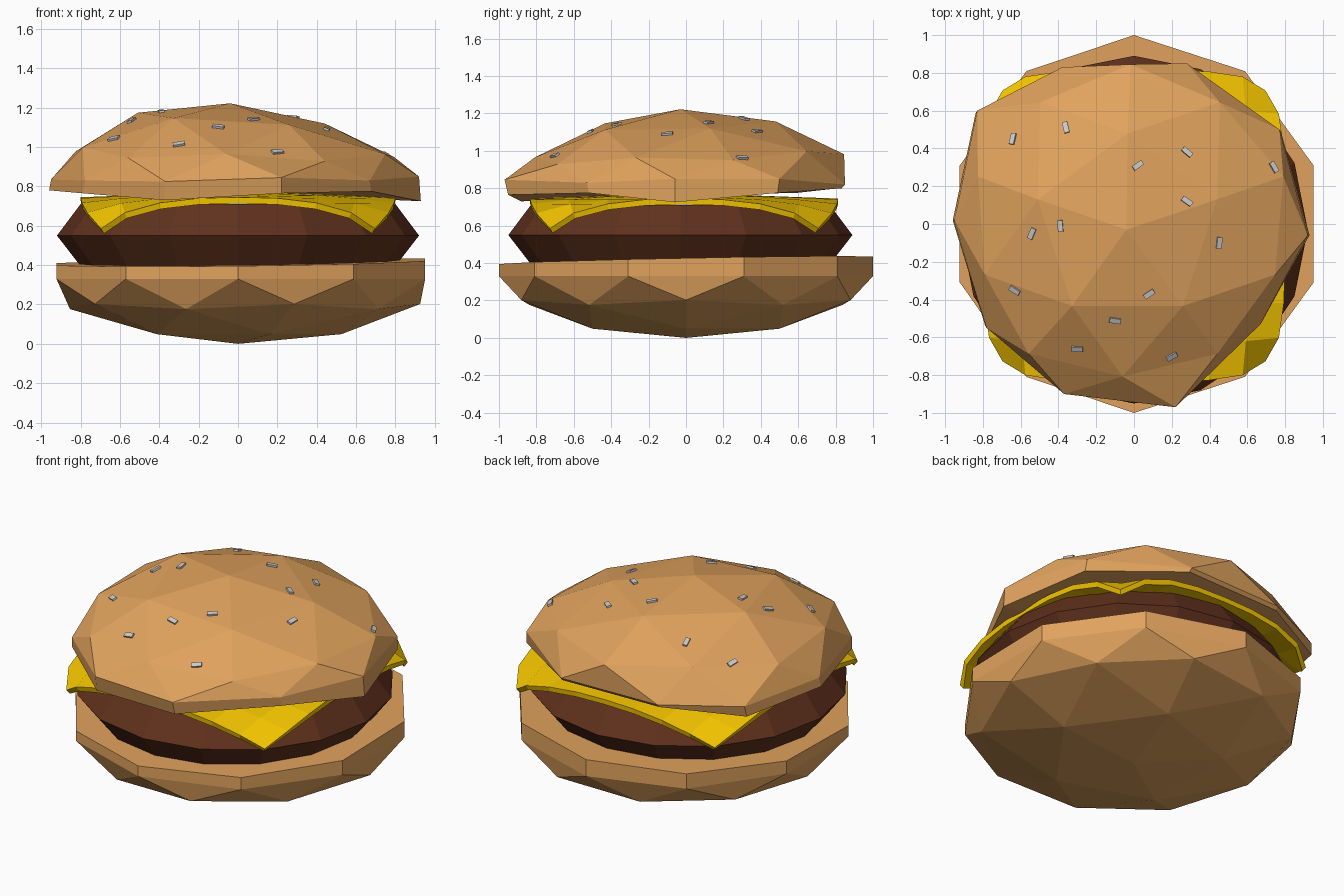
import bpy, bmesh, math
from mathutils import Vector, Matrix
from mathutils.bvhtree import BVHTree

if "Cube" in bpy.data.objects:
    bpy.data.objects.remove(bpy.data.objects["Cube"])


def material(name, rgb):
    m = bpy.data.materials.new(name)
    m.diffuse_color = (*rgb, 1)
    m.use_nodes = True
    m.node_tree.nodes["Principled BSDF"].inputs["Base Color"].default_value = m.diffuse_color
    return m


BUN = material("bun", (0.75, 0.365, 0.11))
MEAT = material("meat", (0.118, 0.031, 0.012))
CHEESE = material("cheese", (0.93, 0.57, 0.0))


def finish(bm, name, mat=None):
    bmesh.ops.recalc_face_normals(bm, faces=bm.faces[:])
    me = bpy.data.meshes.new(name)
    bm.to_mesh(me)
    bm.free()
    ob = bpy.data.objects.new(name, me)
    bpy.context.collection.objects.link(ob)
    if mat:
        me.materials.append(mat)
    return ob


def half_bun(name, shape, rim, centre):
    """Faceted half ball; its open edge is extruded into a rim and capped."""
    bm = bmesh.new()
    bmesh.ops.create_icosphere(bm, subdivisions=2, radius=1)
    bmesh.ops.delete(bm, geom=[v for v in bm.verts if v.co.z < -0.05], context='VERTS')
    edge = [e for e in bm.edges if e.is_boundary]
    new = bmesh.ops.extrude_edge_only(bm, edges=edge)["geom"]
    lower = [v for v in new if isinstance(v, bmesh.types.BMVert)]
    for v in bm.verts:
        v.co = rim(v.co) if v in lower else shape(v.co)
    mid = bm.verts.new(centre)
    for e in [e for e in new if isinstance(e, bmesh.types.BMEdge)]:
        if e.verts[0] in lower and e.verts[1] in lower:
            bm.faces.new((e.verts[0], e.verts[1], mid))
    return finish(bm, name, BUN)


# Bottom bun: dome pointing down, slightly sloping top
def bottom_shape(c):
    middle = 0.3 < c.z < 0.7
    s = 1.035 if middle else 1
    z = 0.33 * (1 - c.z) + (0.02 if middle else 0)
    return Vector((c.x * s * (1 if c.x > 0 else 0.97), c.y * s, z))


def bottom_rim(c):
    p = bottom_shape(c)
    p.z = 0.415 + 0.012 * p.x + 0.02 * p.y
    return p


half_bun("bottom_bun", bottom_shape, bottom_rim, (0, 0, 0.415))

# Top bun: uneven edge points (x, y, z, rim z) every 36 degrees
EDGE = [(0.92, -0.06, 0.85, 0.725), (0.77, 0.50, 0.85, 0.775),
        (0.28, 0.85, 0.82, 0.80), (-0.38, 0.83, 0.82, 0.80),
        (-0.83, 0.60, 0.84, 0.775), (-0.95, 0.02, 0.835, 0.78),
        (-0.78, -0.55, 0.83, 0.765), (-0.37, -0.90, 0.825, 0.73),
        (0.22, -0.97, 0.845, 0.765), (0.67, -0.53, 0.83, 0.775)]


def edge_point(c):
    a = math.degrees(math.atan2(c.x, -c.y))
    return EDGE[round(a / 36) % 10]


def top_shape(c):
    if abs(c.z) < 0.05:
        return Vector(edge_point(c)[:3])
    x, y = -c.y * 0.95 - 0.04 * c.z, c.x * 0.96 - 0.03 * c.z
    if y < -0.5:
        x, y = x - 0.04, y * 0.97
    z = 0.83 + 0.39 * c.z ** 1.4 - 0.08 * x * c.z ** 2 + 0.03 * y
    return Vector((x, y, z))


def top_rim(c):
    x, y, _, z = edge_point(c)
    return Vector((x * 1.01, y * 0.98, z))


top_bun = half_bun("top_bun", top_shape, top_rim, (0, 0, 0.765))

# Patty: 16-sided disc with a bulging middle
bm = bmesh.new()
rings = [[bm.verts.new((r * math.cos(i * math.pi / 8), r * math.sin(i * math.pi / 8) - 0.03, z))
          for i in range(16)] for r, z in ((0.80, 0.395), (0.92, 0.55), (0.80, 0.71))]
for a, b in zip(rings, rings[1:]):
    for i in range(16):
        j = (i + 1) % 16
        bm.faces.new((a[i], a[j], b[j], b[i]))
bm.faces.new(rings[0])
bm.faces.new(rings[-1])
finish(bm, "patty", MEAT)

# Cheese slice: square sheet whose corners droop over the patty
bm = bmesh.new()
bmesh.ops.create_grid(bm, x_segments=8, y_segments=8, size=1)
for v in bm.verts:
    u, w = v.co.x, v.co.y
    t = abs(u * w)
    s = 0.80 * (1 - 0.13 * t ** 4)
    v.co = (u * s, w * s * 1.03 - 0.01,
            0.745 - 0.16 * t ** 2.5 + 0.03 * (1 - max(abs(u), abs(w))))
cheese = finish(bm, "cheese_slice", CHEESE)
mod = cheese.modifiers.new("thickness", 'SOLIDIFY')
mod.thickness = 0.032
mod.offset = -1 if cheese.data.polygons[0].normal.z > 0 else 1

# Sesame seeds: small blocks laid on the top bun (x, y, turn)
SEEDS = [(-0.64, 0.45, 80), (-0.36, 0.51, 105), (0.02, 0.31, 35), (0.28, 0.38, -40),
         (0.28, 0.12, -35), (0.45, -0.10, 85), (0.74, 0.30, -60), (-0.54, -0.05, 65),
         (-0.39, -0.01, 95), (-0.63, -0.35, -30), (-0.10, -0.51, -10),
         (0.08, -0.37, 35), (-0.30, -0.66, 0), (0.20, -0.70, 30)]
bm = bmesh.new()
bm.from_mesh(top_bun.data)
tree = BVHTree.FromBMesh(bm)
bm.free()
bm = bmesh.new()
for x, y, turn in SEEDS:
    hit, n, _, _ = tree.ray_cast(Vector((x, y, 3)), Vector((0, 0, -1)))
    if hit is None:
        continue
    lay = Vector((0, 0, 1)).rotation_difference(n).to_matrix().to_4x4()
    m = (Matrix.Translation(hit) @ lay @ Matrix.Rotation(math.radians(turn), 4, 'Z')
         @ Matrix.Diagonal((0.06, 0.028, 0.022, 1)))
    bmesh.ops.create_cube(bm, size=1, matrix=m)
finish(bm, "sesame_seeds")
